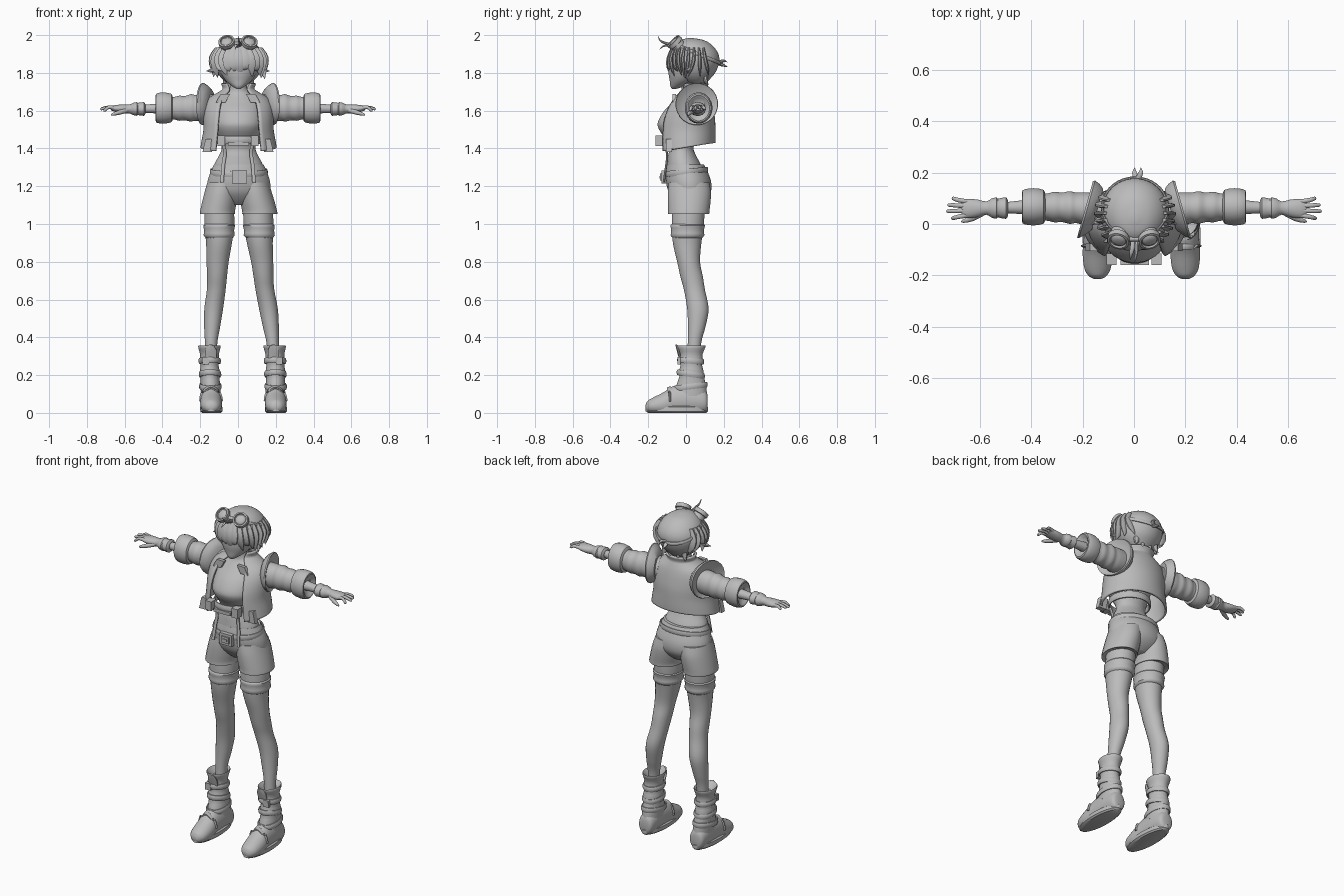
import bpy, bmesh, math, random
from mathutils import Vector

random.seed(4)
grey = bpy.data.materials.new("plain grey")
grey.diffuse_color = (0.5, 0.5, 0.5, 1)
BOTH = (1, -1)


def build(name, verts, faces, sides=(1,), warp=None, thick=0):
    """Make one mesh per side; the stance leans slightly towards +x low down."""
    for s in sides:
        pts = []
        for v in verts:
            x, y, z = warp(*v) if warp else v
            pts.append((x * s + 0.03 * max(0, 1 - z / 1.2), y, z))
        me = bpy.data.meshes.new(name)
        me.from_pydata(pts, [], faces)
        bm = bmesh.new()
        bm.from_mesh(me)
        bmesh.ops.recalc_face_normals(bm, faces=bm.faces)
        bm.to_mesh(me)
        bm.free()
        me.materials.append(grey)
        label = name if len(sides) == 1 else name + ("_left" if s > 0 else "_right")
        ob = bpy.data.objects.new(label, me)
        bpy.context.collection.objects.link(ob)
        if thick:
            mod = ob.modifiers.new("thickness", 'SOLIDIFY')
            mod.thickness = thick
            mod.offset = 0


def spline(keys, k):
    """Catmull-Rom resampling of key rows."""
    if k < 2:
        return list(keys)
    out = []
    for i in range(len(keys) - 1):
        a, b, c, d = (keys[max(0, min(len(keys) - 1, i + j))] for j in (-1, 0, 1, 2))
        for s in range(k):
            t = s / k
            out.append(tuple(0.5 * (2 * q + (r - p) * t + (2 * p - 5 * q + 4 * r - w) * t * t
                       + (3 * q - p - 3 * r + w) * t ** 3) for p, q, r, w in zip(a, b, c, d)))
    return out + [tuple(keys[-1])]


def tube(name, keys, axis=None, n=24, k=4, closed=False, **kw):
    """Loft elliptical rings; each key is x, y, z, radius, radius."""
    rows = keys if closed else spline(keys, k)
    m = len(rows)
    verts, faces = [], []
    for i, (x, y, z, ru, rv) in enumerate(rows):
        if axis:
            t = Vector(axis)
        else:
            nxt = rows[(i + 1) % m if closed else min(i + 1, m - 1)]
            prv = rows[i - 1 if closed else max(i - 1, 0)]
            t = Vector(nxt[:3]) - Vector(prv[:3])
        t.normalize()
        up = Vector((0, 1, 0)) if abs(t.z) > 0.8 else Vector((0, 0, 1))
        u = up.cross(t).normalized()
        v = t.cross(u)
        for j in range(n):
            a = 2 * math.pi * (j + 0.5) / n
            verts.append(tuple(Vector((x, y, z)) + u * max(ru, .0005) * math.cos(a)
                               + v * max(rv, .0005) * math.sin(a)))
    for i in range(m if closed else m - 1):
        for j in range(n):
            b, c = i * n, ((i + 1) % m) * n
            faces.append((b + j, b + (j + 1) % n, c + (j + 1) % n, c + j))
    if not closed:
        faces += [tuple(range(n)), tuple(range((m - 1) * n, m * n))]
    build(name, verts, faces, **kw)


def box(name, c, s, tilt=0, **kw):
    verts = [(c[0] + i * s[0] / 2 + tilt * k, c[1] + j * s[1] / 2, c[2] + k * s[2] / 2)
             for i in BOTH for j in BOTH for k in BOTH]
    build(name, verts, [(0, 1, 3, 2), (4, 6, 7, 5), (0, 4, 5, 1), (2, 3, 7, 6),
                        (0, 2, 6, 4), (1, 5, 7, 3)], **kw)


def hoop(name, c, rx, ry, r, slope=0, n=36, **kw):
    """Band around a centre; slope raises its front edge."""
    tube(name, [(c[0] + rx * math.sin(a), c[1] - ry * math.cos(a), c[2] + slope * math.cos(a), r[0], r[1])
                for a in (2 * math.pi * i / n for i in range(n))], n=8, closed=True, **kw)


Z, X = (0, 0, 1), (1, 0, 0)

# torso and neck
tube("torso", [(.003, -.005, 1.25, .13, .1), (.003, -.01, 1.31, .13, .09), (.003, -.02, 1.36, .105, .075),
               (.003, -.025, 1.4, .09, .065), (.003, -.03, 1.45, .1, .08), (.003, -.04, 1.5, .12, .103),
               (.003, -.035, 1.54, .128, .114), (.003, -.01, 1.6, .125, .105), (.003, .015, 1.65, .115, .08),
               (.003, .025, 1.69, .07, .055), (.003, .02, 1.72, .045, .045), (.003, .02, 1.78, .045, .045)],
     Z, n=32)

# open cropped vest, a sheet with a front gap
cols, verts = 44, []
rows = spline([(0, 1.405, .196, .15, 38), (0, 1.44, .19, .151, 38), (0, 1.5, .18, .15, 38),
               (.005, 1.56, .18, .142, 36), (.015, 1.62, .175, .122, 34), (.025, 1.665, .15, .1, 34),
               (.035, 1.695, .1, .078, 36), (.04, 1.715, .078, .066, 38), (.045, 1.745, .088, .07, 45)], 3)
for y, z, rx, ry, gap in rows:
    for j in range(cols):
        a = math.radians(gap + (360 - 2 * gap) * j / (cols - 1))
        py = y - ry * math.cos(a)
        verts.append((.003 + rx * math.sin(a), py, z + .17 * py * max(0, (1.6 - z) / .2)))
build("vest", verts, [(i * cols + j, i * cols + j + 1, (i + 1) * cols + j + 1, (i + 1) * cols + j)
                      for i in range(len(rows) - 1) for j in range(cols - 1)], thick=.012)
box("lapel", (.08, -.062, 1.665), (.05, .02, .045), tilt=-.012, sides=BOTH)
box("vest_front_flap", (.155, -.09, 1.415), (.05, .03, .07), tilt=-.008, sides=BOTH)

# flared armholes, sheared so the rear edge sits further in
tube("armhole_flange", [(.135, .057, 1.63, .08, .08), (.155, .057, 1.633, .1, .1), (.176, .057, 1.635, .113, .112),
                        (.184, .057, 1.635, .111, .11), (.165, .057, 1.63, .078, .078)], X, k=1, sides=BOTH,
     warp=lambda x, y, z: (x - .28 * (y - .06) + .006, y, z))

# puffy sleeve, cuff, forearm and glove
tube("sleeve", [(.11, .058, 1.62, .06, .065), (.19, .06, 1.615, .064, .072), (.225, .063, 1.615, .06, .069),
                (.25, .064, 1.615, .064, .073), (.28, .065, 1.613, .058, .065), (.31, .066, 1.613, .06, .067),
                (.335, .066, 1.613, .054, .061), (.36, .066, 1.613, .054, .062)], X, sides=BOTH)
tube("sleeve_cuff", [(.345, .067, 1.614, .045, .055), (.352, .067, 1.614, .066, .075), (.39, .067, 1.614, .073, .083),
                     (.425, .067, 1.614, .069, .08), (.436, .067, 1.614, .058, .068), (.415, .067, 1.614, .035, .04)],
     X, k=2, sides=BOTH)
tube("forearm", [(.4, .066, 1.612, .03, .028), (.45, .065, 1.611, .026, .025), (.52, .063, 1.609, .02, .02)],
     X, n=16, sides=BOTH)
tube("glove", [(.49, .062, 1.609, .024, .024), (.498, .062, 1.609, .043, .037), (.53, .062, 1.609, .037, .033),
               (.535, .062, 1.609, .042, .037), (.555, .062, 1.609, .038, .033), (.575, .062, 1.609, .026, .024),
               (.61, .061, 1.609, .035, .024), (.65, .06, 1.612, .038, .018), (.672, .06, 1.612, .032, .011)],
     X, k=2, n=16, sides=BOTH)
for i, (y0, y1, x1, z1) in enumerate([(.034, .022, .71, 1.6), (.052, .05, .728, 1.608),
                                      (.07, .074, .724, 1.612), (.087, .1, .708, 1.608)]):
    tube(f"finger_{i + 1}", [(.65, y0, 1.613, .01, .011), (.685, (y0 + y1) / 2, 1.618, .009, .009),
                             (x1 - .003, y1, z1, .007, .007), (x1, y1, z1 - .002, .002, .002)],
         n=10, k=2, sides=BOTH)
tube("thumb", [(.59, .045, 1.602, .014, .014), (.63, .022, 1.59, .012, .012), (.665, .011, 1.58, .007, .007),
               (.672, .01, 1.577, .002, .002)], n=10, k=2, sides=BOTH)

# shorts
tube("shorts_seat", [(.004, -.002, 1.315, .132, .098), (.004, .005, 1.27, .152, .113), (.004, .014, 1.22, .167, .12),
                     (.004, .02, 1.17, .165, .112), (.004, .022, 1.13, .13, .085), (.004, .02, 1.1, .07, .05)], Z, n=32)
tube("shorts_leg", [(.078, .016, 1.22, .085, .108), (.09, .018, 1.17, .088, .115), (.1, .017, 1.12, .092, .114),
                    (.111, .015, 1.07, .093, .11), (.112, .014, 1.052, .094, .109), (.112, .014, 1.056, .084, .1)],
     Z, k=3, sides=BOTH)

# belts, straps and buckles
hoop("waist_belt", (.004, 0, 1.275), .148, .112, (.006, .017), -.012)
box("belt_buckle", (.008, -.118, 1.248), (.08, .024, .068))
box("buckle_inset", (.008, -.128, 1.248), (.05, .018, .038))
box("buckle_pin", (.008, -.135, 1.248), (.03, .012, .012))
hoop("chest_strap", (.003, -.035, 1.445), .112, .112, (.008, .022))
box("strap_clip", (.088, -.138, 1.44), (.04, .045, .055), sides=BOTH)
box("strap_tab", (.003, -.15, 1.425), (.11, .02, .02))
tube("suspender", [(.075, -.115, 1.43, .01, .006), (.07, -.1, 1.37, .01, .006), (.078, -.105, 1.31, .01, .006),
                   (.085, -.118, 1.22, .01, .006)], n=8, sides=BOTH)

# legs with stocking bands
tube("leg", [(.1, .015, 1.15, .075, .085), (.104, .01, 1.0, .08, .086), (.108, .006, .9, .069, .076),
             (.118, .014, .8, .059, .061), (.123, .03, .72, .053, .06), (.129, .045, .65, .05, .056),
             (.145, .063, .55, .05, .057), (.156, .056, .45, .042, .046), (.163, .045, .37, .033, .036),
             (.167, .04, .25, .03, .034)], Z, sides=BOTH)
tube("stocking_band", [(.105, .009, 1.0, .076, .084), (.105, .009, .992, .085, .092), (.106, .008, .965, .08, .087),
                       (.106, .008, .94, .083, .09), (.107, .007, .925, .07, .078)], Z, k=2, sides=BOTH)

# boots
tube("boot_shaft", [(.172, .03, .325, .03, .04), (.172, .028, .358, .058, .076), (.173, .028, .34, .058, .072),
                    (.173, .028, .31, .05, .06), (.174, .028, .28, .051, .062), (.174, .028, .25, .048, .058),
                    (.174, .028, .22, .053, .066), (.174, .03, .19, .05, .066), (.172, .028, .15, .052, .078),
                    (.171, .025, .09, .052, .088)], Z, k=2, sides=BOTH)
tube("boot_foot", [(.171, .115, .055, .025, .035), (.171, .1, .06, .045, .06), (.171, .03, .07, .053, .08),
                   (.171, -.06, .065, .055, .08), (.171, -.12, .047, .058, .062), (.171, -.175, .038, .051, .043),
                   (.171, -.203, .034, .034, .03), (.171, -.214, .03, .014, .012)], (0, -1, 0), sides=BOTH,
     warp=lambda x, y, z: (x, y, max(z, .004)))
tube("boot_sole", [(.171, -.046, 0, .05, .155), (.171, -.048, .008, .059, .167), (.171, -.048, .03, .059, .167),
                   (.171, -.046, .036, .052, .158)], Z, k=1, sides=BOTH)
for i, (z, rx, ry, sl) in enumerate([(.275, .053, .065, .005), (.205, .053, .068, .01), (.14, .053, .083, -.01)]):
    hoop(f"boot_strap_{i + 1}", (.173, .025, z), rx, ry, (.007, .016), sl, sides=BOTH)
box("boot_strap_buckle", (.195, -.037, .275), (.035, .018, .04), sides=BOTH)
tube("toe_strap", [(.122, -.085, .06, .016, .007), (.132, -.085, .102, .016, .007), (.171, -.085, .132, .016, .007),
                   (.21, -.085, .102, .016, .007), (.22, -.085, .06, .016, .007)], n=8, sides=BOTH)
tube("boot_tongue", [(.165, -.03, .29, .03, .008), (.165, -.042, .335, .03, .008), (.16, -.052, .36, .012, .004)],
     n=10, sides=BOTH)

# head and hair
tube("face", [(.003, -.062, 1.716, .012, .012), (.003, -.045, 1.73, .035, .038), (.003, -.02, 1.76, .07, .067),
              (.003, -.005, 1.8, .094, .088), (.003, .005, 1.85, .105, .096), (.003, .01, 1.9, .09, .085)], Z)
tube("hair_cap", [(.004, .055, 1.738, .045, .04), (.004, .05, 1.765, .085, .075), (.004, .045, 1.805, .116, .113),
                  (.004, .04, 1.86, .133, .137), (.004, .04, 1.905, .124, .13), (.004, .035, 1.945, .098, .105),
                  (.004, .03, 1.972, .06, .068), (.004, .025, 1.984, .012, .015)], Z, n=32)
for i in range(19):
    base = -117 + 13 * i
    swing = random.uniform(-14, 14)
    flick = .84 + .3 * abs(math.sin(math.radians(base))) * random.random()
    end = 1.765 + .05 * random.random()

    def lock(turn, f, z, w, t):
        a = math.radians(base + turn)
        return (.004 + .134 * f * math.sin(a), .04 - .137 * f * math.cos(a), z, w, t)
    tube(f"hair_lock_{i + 1}", [lock(0, .84, 1.93, .014, .006), lock(0, .97, 1.88, .03, .01),
                                lock(swing * .4, .98, 1.83, .024, .009), lock(swing, flick, end, .001, .001)], n=8, k=3)
tube("side_flick", [(.11, .02, 1.85, .02, .02), (.135, .01, 1.815, .014, .014), (.168, 0, 1.81, .001, .001)],
     n=8, sides=BOTH)
for i, x in enumerate((-.06, -.02, .025, .065)):
    tube(f"nape_lock_{i + 1}", [(x, .1, 1.8, .022, .018), (x * 1.1, .105, 1.76, .015, .012),
                                (x * 1.3, .115, 1.735, .001, .001)], n=8)
tube("crown_curl", [(.01, -.06, 1.945, .01, .01), (.01, -.1, 1.955, .008, .008), (.005, -.135, 1.97, .005, .005),
                    (0, -.148, 1.995, .001, .001)], n=8)
tube("crown_tuft", [(0, -.06, 1.94, .012, .01), (-.01, -.11, 1.945, .008, .006), (-.015, -.14, 1.925, .001, .001)], n=8)

# goggles on the forehead
gaze = (.2, -.7, .7)
tube("goggle_cup", [(.052, -.022, 1.925, .036, .036), (.058, -.05, 1.953, .036, .036), (.059, -.052, 1.955, .043, .043),
                    (.062, -.068, 1.97, .043, .043), (.062, -.069, 1.971, .034, .034), (.061, -.063, 1.966, .032, .032)],
     gaze, k=1, sides=BOTH)
tube("goggle_lens", [(.06, -.06, 1.963, .032, .032), (.062, -.068, 1.97, .022, .022), (.0625, -.07, 1.972, .003, .003)],
     gaze, k=2, sides=BOTH)
tube("goggle_bridge", [(-.03, -.058, 1.955, .01, .01), (.03, -.058, 1.955, .01, .01)], n=10, k=1)
hoop("goggle_strap", (.004, .064, 1.9), .127, .116, (.006, .01), .048)
for i, d in enumerate((-.012, .012)):
    tube(f"strap_end_{i + 1}", [(.012, .17, 1.852, .012, .012), (.014 + d, .198, 1.852 + d, .01, .008),
                                (.015 + d, .219, 1.845 + d, .001, .001)], n=8)

# soft shading with crisp edges
bpy.ops.object.select_all(action='SELECT')
bpy.context.view_layer.objects.active = bpy.context.selected_objects[0]
bpy.ops.object.shade_smooth_by_angle(angle=math.radians(42))
